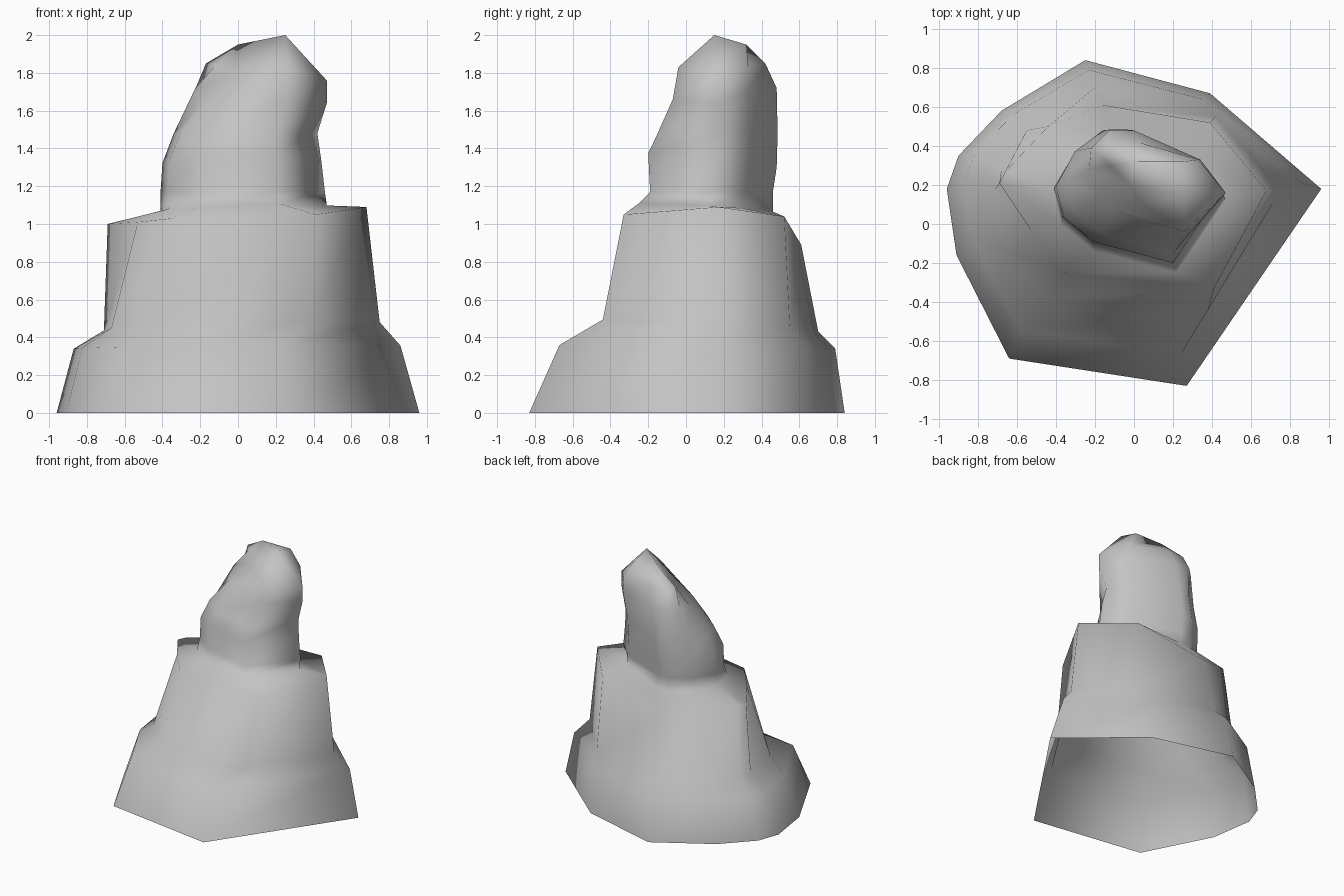
import bpy
import bmesh
from mathutils import Vector

cube = bpy.data.objects.get("Cube")
if cube:
    bpy.data.objects.remove(cube, do_unlink=True)

# Stone colour
stone = bpy.data.materials.new("grey_stone")
stone.use_nodes = True
grey = (0.55, 0.55, 0.55, 1)
stone.diffuse_color = grey
shader = stone.node_tree.nodes["Principled BSDF"]
shader.inputs["Base Color"].default_value = grey
shader.inputs["Roughness"].default_value = 0.9

# Plan outlines, counter-clockwise from the +x corner
foot = [(.96, .18), (.39, .67), (-.25, .84), (-.68, .58), (-.9, .35),
        (-.96, .18), (-.91, -.16), (-.64, -.69), (.27, -.83)]
waist = [(.75, .17), (.42, .55), (-.2, .7), (-.55, .48), (-.68, .28),
         (-.71, .18), (-.67, -.13), (-.42, -.38), (.38, -.44)]
spire = [(.47, .16), (.32, .33), (-.06, .49), (-.15, .49), (-.3, .38),
         (-.4, .2), (-.36, .04), (-.2, -.09), (.22, -.2)]


def fit(outline, x_range, y_range, z, tilt_x=0, tilt_y=0):
    """Stretch an outline to the given extents and tilt it about its height."""
    def remap(value, values, target):
        low, high = min(values), max(values)
        return target[0] + (value - low) / (high - low) * (target[1] - target[0])

    xs, ys = zip(*outline)
    ring = []
    for px, py in outline:
        x, y = remap(px, xs, x_range), remap(py, ys, y_range)
        ring.append(Vector((x, y, z + tilt_x * x + tilt_y * y)))
    return ring


# Flared foot and its ledge
rings = [
    fit(foot, (-.96, .96), (-.83, .84), 0),
    fit(foot, (-.87, .86), (-.67, .79), .35, .01, -.01),
    fit(waist, (-.71, .75), (-.44, .7), .465, .03, -.04),
]

# Body top, worn lower at the back and left
rings.append([Vector(p) for p in (
    (.68, .17, 1.09), (.39, .52, 1.04), (-.16, .61, .89), (-.44, .5, .97),
    (-.66, .27, 1), (-.69, .21, 1), (-.53, -.03, 1.01), (-.35, -.25, 1.03),
    (.41, -.33, 1.05))])

# Spire base and shaft
rings += [
    fit(spire, (-.41, .47), (-.25, .46), 1.09, .03, -.05),
    fit(spire, (-.41, .46), (-.19, .46), 1.17),
    fit(spire, (-.4, .44), (-.2, .48), 1.35, .02, -.1),
    fit(spire, (-.34, .42), (-.15, .485), 1.48),
]

# Leaning head, hollowed on the left between the front edge and the back hump
rings.append([Vector(p) for p in (
    (.47, .16, 1.64), (.34, .33, 1.7), (0, .48, 1.72), (-.13, .48, 1.72),
    (-.22, .39, 1.73), (-.23, .28, 1.71), (-.18, .14, 1.65), (-.11, .07, 1.68),
    (.26, -.07, 1.66))])
rings.append([Vector(p) for p in (
    (.47, .16, 1.76), (.33, .33, 1.83), (.02, .42, 1.85), (-.12, .42, 1.84),
    (-.17, .37, 1.85), (-.12, .3, 1.84), (-.02, .2, 1.8), (.05, .1, 1.81),
    (.26, -.04, 1.83))])

# Crest: a triangular facet falling from the peak to the back
peak, back_left, back_right = map(Vector, (
    (.25, .15, 2), (0, .32, 1.95), (.25, .32, 1.95)))
rings.append([peak, back_right] + [back_left] * 5 + [peak] * 2)

# Skin the rings; the underside stays open
bm = bmesh.new()
loops = [[bm.verts.new(p) for p in ring] for ring in rings]
for lower, upper in zip(loops, loops[1:]):
    for i in range(len(lower)):
        j = (i + 1) % len(lower)
        bm.faces.new((lower[i], lower[j], upper[j], upper[i]))
bm.faces.new(loops[-1][:3])
bmesh.ops.remove_doubles(bm, verts=bm.verts, dist=.0001)
for face in bm.faces:
    face.smooth = True

mesh = bpy.data.meshes.new("rock_formation")
bm.to_mesh(mesh)
bm.free()
mesh.materials.append(stone)
rock = bpy.data.objects.new("rock_formation", mesh)
bpy.context.collection.objects.link(rock)
